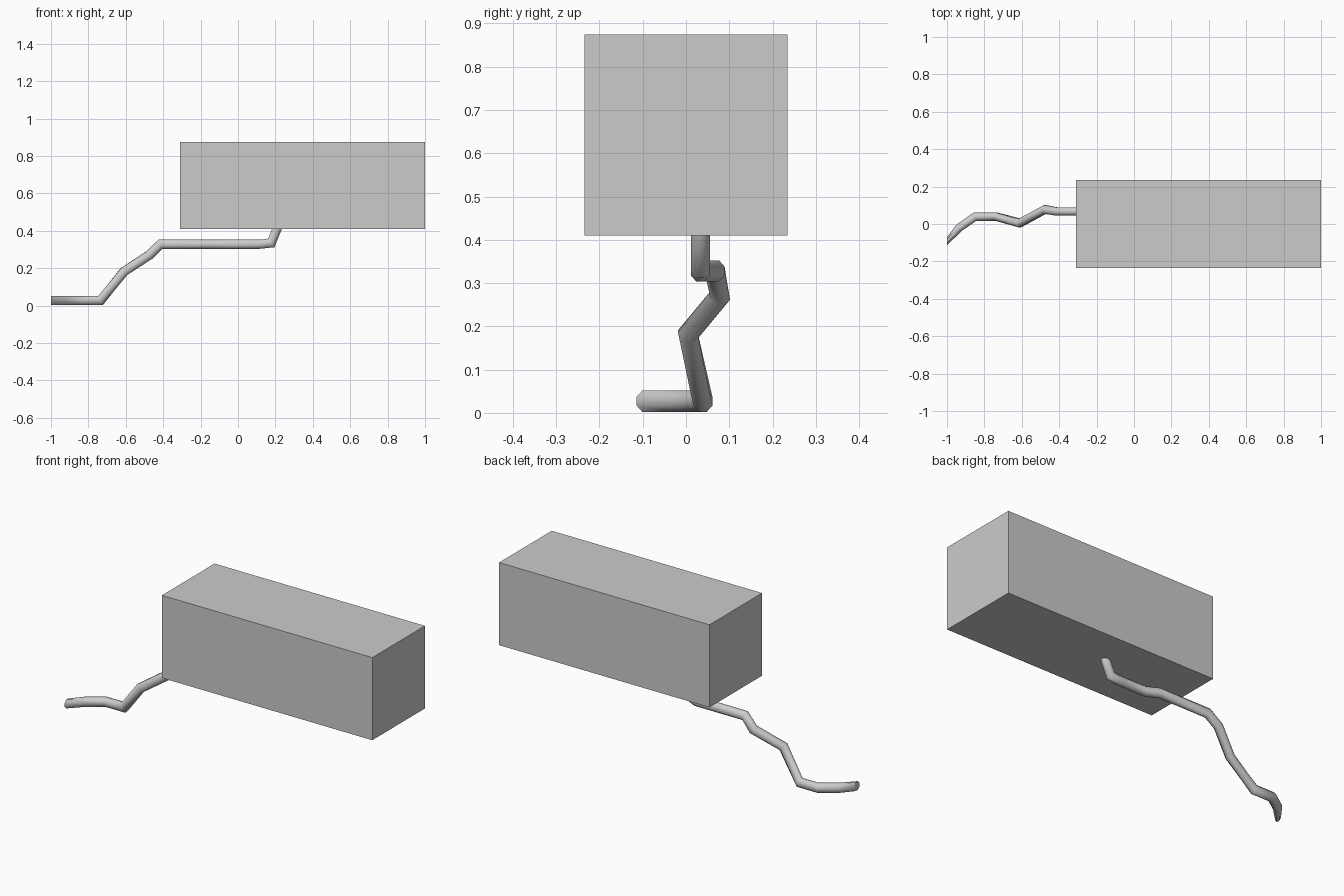
import bpy, bmesh, math
from mathutils import Vector

if "Cube" in bpy.data.objects:
    bpy.data.objects.remove(bpy.data.objects["Cube"])

# Main box
bpy.ops.mesh.primitive_cube_add(size=1, location=(0.345, 0, 0.642))
box = bpy.context.object
box.name = "box_body"
box.scale = (1.31, 0.468, 0.465)
bpy.ops.object.transform_apply(location=False, rotation=False, scale=True)

# Cable centre line, from the free end up into the underside of the box
path = [Vector(p) for p in [
    (-1.0, -0.092, 0.027), (-0.935, -0.02, 0.027), (-0.85, 0.039, 0.027),
    (-0.735, 0.039, 0.027), (-0.61, 0.005, 0.182), (-0.475, 0.078, 0.27),
    (-0.415, 0.067, 0.328), (-0.11, 0.067, 0.328), (-0.04, 0.033, 0.328),
    (0.11, 0.033, 0.328), (0.178, 0.033, 0.335), (0.212, 0.033, 0.42)]]
SIDES, HALF_W, HALF_H = 8, 0.022, 0.0245


def ring(i):
    """Mitred eight-sided section at path point i."""
    d_in = (path[i] - path[max(i - 1, 0)]).normalized()
    d_out = (path[min(i + 1, len(path) - 1)] - path[i]).normalized()
    t = (d_in + d_out).normalized()
    if i == 0:
        t = Vector((1, 0, 0))
    side = Vector((0, 0, 1)).cross(t).normalized()
    up = t.cross(side)
    # widen the section in the plane of the bend so the tube keeps its gauge
    bend = d_out - d_in
    widen = 1 / max(t.dot(d_out), 0.5) if 0 < i < len(path) - 1 else 1
    axis = bend.normalized()
    out = []
    for k in range(SIDES):
        a = math.tau * (k + 0.5) / SIDES
        c = 1 / math.cos(math.pi / SIDES)
        off = side * (HALF_W * c * math.cos(a)) + up * (HALF_H * c * math.sin(a))
        off += axis * off.dot(axis) * (widen - 1)
        out.append(path[i] + off)
    return out


bm = bmesh.new()
rings = [[bm.verts.new(p) for p in ring(i)] for i in range(len(path))]
for a, b in zip(rings, rings[1:]):
    for k in range(SIDES):
        n = (k + 1) % SIDES
        bm.faces.new((a[k], a[n], b[n], b[k]))
bm.faces.new(rings[0])
bm.faces.new(rings[-1])
bmesh.ops.recalc_face_normals(bm, faces=bm.faces)
mesh = bpy.data.meshes.new("cable")
bm.to_mesh(mesh)
bm.free()
cable = bpy.data.objects.new("cable", mesh)
bpy.context.collection.objects.link(cable)

# Smooth the tube but keep its bends and cut ends crisp
bpy.ops.object.select_all(action='DESELECT')
cable.select_set(True)
bpy.context.view_layer.objects.active = cable
bpy.ops.object.shade_smooth_by_angle(angle=math.radians(50))
